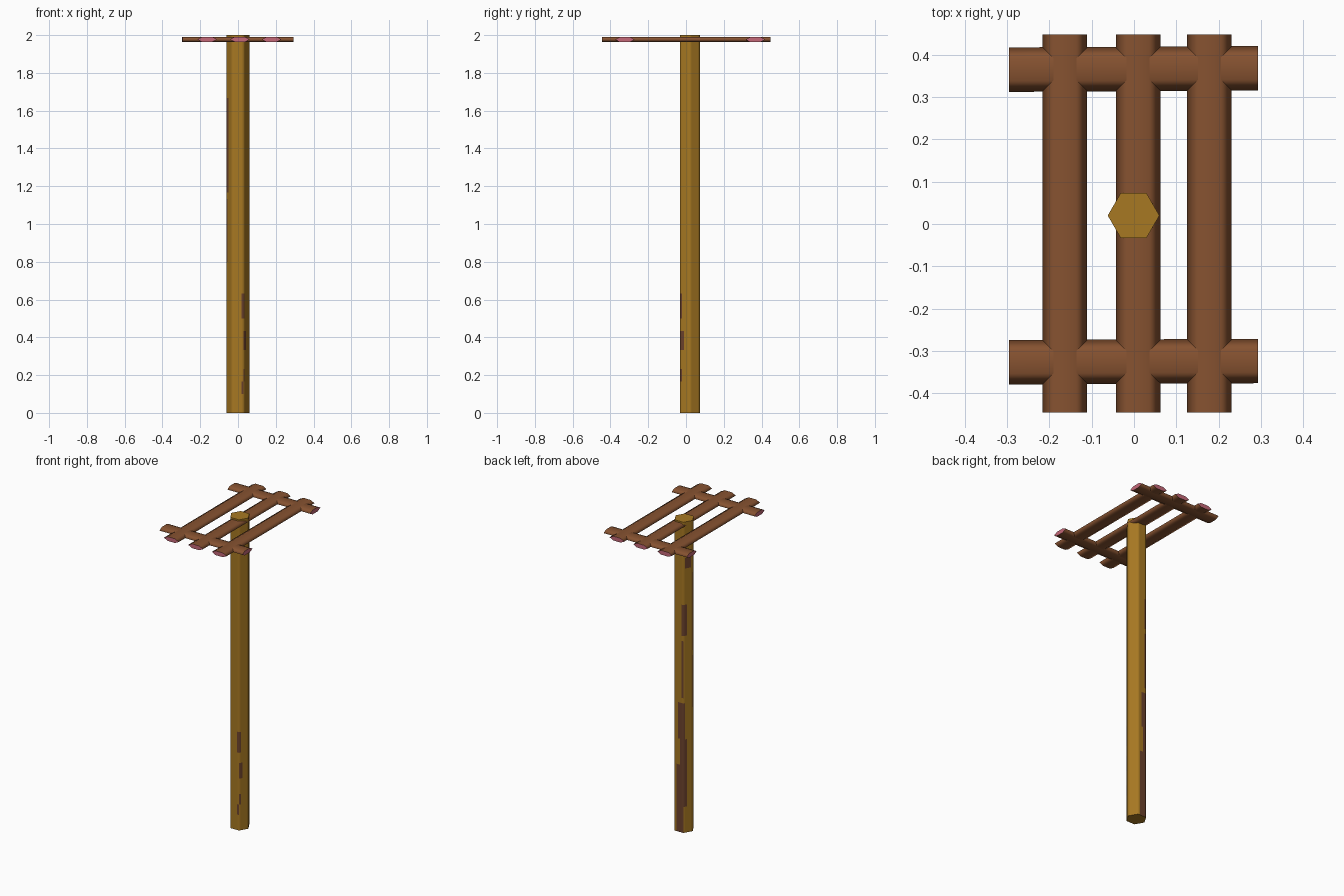
import bpy, bmesh, math
from mathutils import Matrix

if "Cube" in bpy.data.objects:
    bpy.data.objects.remove(bpy.data.objects["Cube"])


def material(name, rgb):
    m = bpy.data.materials.new(name)
    m.diffuse_color = (*rgb, 1)
    m.use_nodes = True
    m.node_tree.nodes["Principled BSDF"].inputs["Base Color"].default_value = m.diffuse_color
    return m


OCHRE = material("ochre_wood", (0.39, 0.19, 0.016))
STAIN = material("dark_stain", (0.15, 0.055, 0.026))
BROWN = material("brown_wood", (0.24, 0.085, 0.03))
PINK = material("pink_end_grain", (0.56, 0.14, 0.19))


def hexagon(u, r):
    """Point on a hexagon outline; u runs 0..6 counter-clockwise from +x."""
    k = math.floor(u)
    f = u - k
    a, b = math.radians(60 * k), math.radians(60 * (k + 1))
    return (r * (math.cos(a) * (1 - f) + math.cos(b) * f),
            r * (math.sin(a) * (1 - f) + math.sin(b) * f))


def hex_bar(name, r, length, cols, rows, mats, side_mat, cap_mat):
    """Hexagonal bar along z from 0, smooth sides and sharp flat ends."""
    bm = bmesh.new()
    n = 6 * cols
    rings = []
    for j in range(rows + 1):
        rings.append([bm.verts.new((*hexagon(i / cols, r), length * j / rows))
                      for i in range(n)])
    for j in range(rows):
        for i in range(n):
            k = (i + 1) % n
            f = bm.faces.new((rings[j][i], rings[j][k],
                              rings[j + 1][k], rings[j + 1][i]))
            f.smooth = True
            f.material_index = side_mat((i + 0.5) / cols,
                                        length * (j + 0.5) / rows)
    for ring in (rings[0][::-1], rings[-1]):
        cap = bm.faces.new(ring)
        cap.material_index = cap_mat
        for e in cap.edges:
            e.smooth = False
    me = bpy.data.meshes.new(name)
    bm.to_mesh(me)
    bm.free()
    for m in mats:
        me.materials.append(m)
    ob = bpy.data.objects.new(name, me)
    bpy.context.collection.objects.link(ob)
    return ob


# Stained patches on the post: start side, end side, low z, high z
PATCHES = [
    (1.1, 2.1, 0.0, 0.45), (1.6, 2.4, 0.15, 0.60), (1.4, 2.2, 0.60, 0.85),
    (1.7, 2.0, 0.85, 1.25), (1.7, 2.4, 1.25, 1.47), (2.1, 2.8, 1.70, 1.78),
    (3.0, 3.5, 1.15, 1.66), (3.0, 3.25, 0.80, 1.15),
    (4.7, 5.3, 0.50, 0.62), (5.0, 5.4, 0.34, 0.42), (5.0, 5.2, 0.18, 0.25),
    (4.7, 5.0, 0.10, 0.18),
]


def post_colour(u, z):
    return int(any(a < u < b and lo < z < hi for a, b, lo, hi in PATCHES))


# Upright post
post = hex_bar("post", 0.061, 2.0, 5, 60, (OCHRE, STAIN), post_colour, 0)
post.location = (-0.001, 0.02, 0)


def slat(name, length, turn, loc):
    """Flattened hexagonal slat lying level, with pink ends."""
    ob = hex_bar(name, 0.0525, length, 1, 1, (BROWN, PINK), lambda u, z: 0, 1)
    ob.data.transform(Matrix.Translation(loc)
                      @ Matrix.Rotation(turn, 4, 'Z')
                      @ Matrix.Diagonal((1, 1, 0.30, 1))
                      @ Matrix.Rotation(math.radians(90), 4, 'X')
                      @ Matrix.Translation((0, 0, -length / 2)))


# Three long slats, then two cross slats just below their tops
for i, x in enumerate((-0.163, 0.0095, 0.178)):
    slat(f"long_slat_{i + 1}", 0.893, 0, (x, 0.0015, 1.977))
for i, y in enumerate((-0.325, 0.366)):
    slat(f"cross_slat_{i + 1}", 0.588, math.radians(90.3), (-0.001, y, 1.9764))
